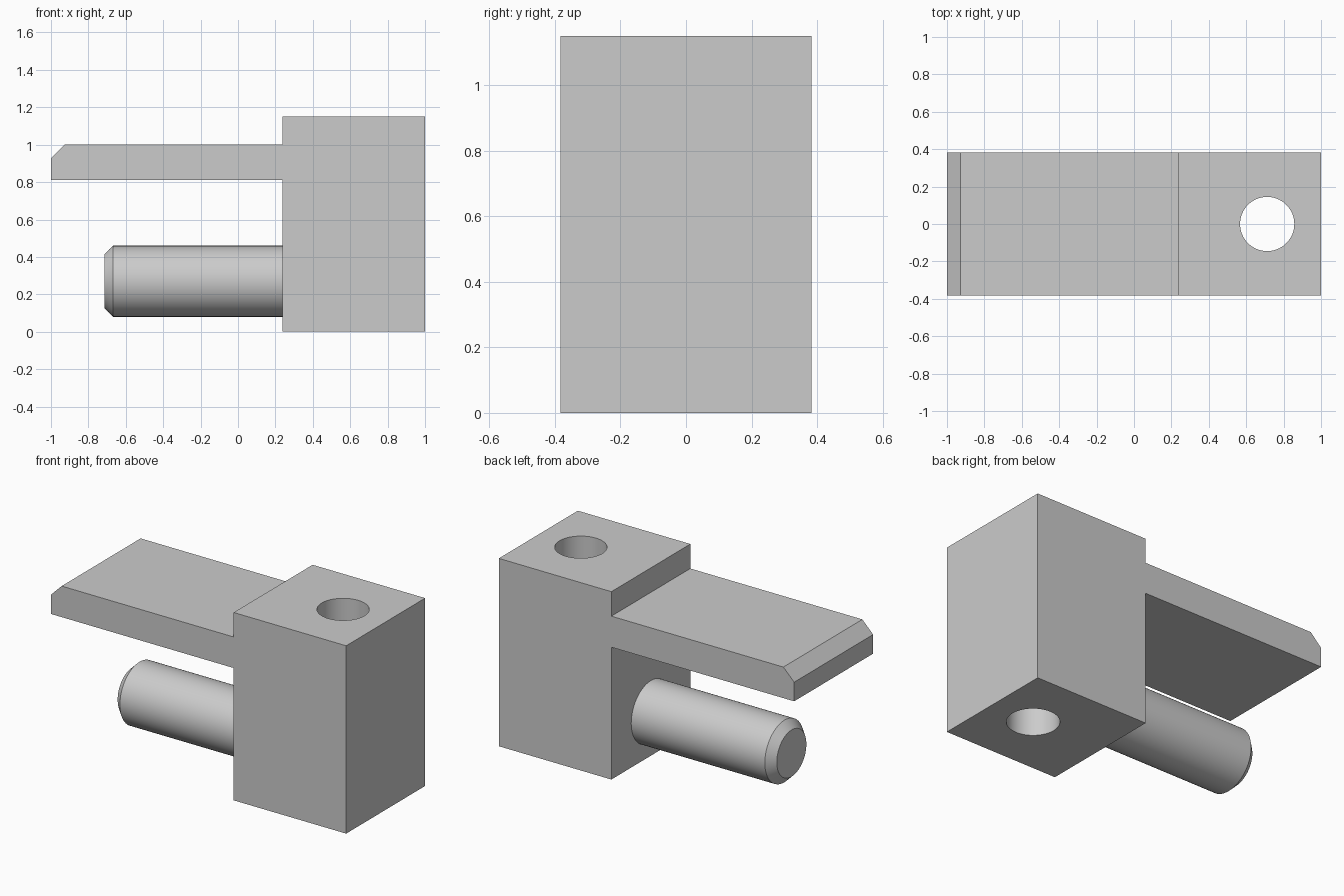
import bpy, bmesh
from math import radians, tau
from mathutils import Matrix

cube = bpy.data.objects.get("Cube")
if cube:
    bpy.data.objects.remove(cube, do_unlink=True)

HALF_WIDTH = 0.382
BLOCK_X = 0.238

grey = bpy.data.materials.new("light grey")
grey.use_nodes = True
grey.diffuse_color = (0.6, 0.6, 0.6, 1)
grey.node_tree.nodes["Principled BSDF"].inputs["Base Color"].default_value = (0.6, 0.6, 0.6, 1)


def make_object(name, bm):
    bmesh.ops.recalc_face_normals(bm, faces=bm.faces)
    mesh = bpy.data.meshes.new(name)
    bm.to_mesh(mesh)
    bm.free()
    mesh.materials.append(grey)
    obj = bpy.data.objects.new(name, mesh)
    bpy.context.collection.objects.link(obj)
    return obj


def activate(obj):
    bpy.ops.object.select_all(action='DESELECT')
    obj.select_set(True)
    bpy.context.view_layer.objects.active = obj


def smooth(obj):
    activate(obj)
    bpy.ops.object.shade_smooth_by_angle(angle=radians(30))


# Block and chamfered tongue, extruded from one side profile
profile = [(BLOCK_X, 0), (1, 0), (1, 1.15), (BLOCK_X, 1.15), (BLOCK_X, 1),
           (-0.927, 1), (-1, 0.927), (-1, 0.81), (BLOCK_X, 0.81)]
bm = bmesh.new()
side = bm.faces.new([bm.verts.new((x, -HALF_WIDTH, z)) for x, z in profile])
extruded = bmesh.ops.extrude_face_region(bm, geom=[side], use_keep_orig=True)
top_verts = [g for g in extruded["geom"] if isinstance(g, bmesh.types.BMVert)]
bmesh.ops.translate(bm, verts=top_verts, vec=(0, 2 * HALF_WIDTH, 0))
body = make_object("block_and_tongue", bm)

# Vertical through hole
bm = bmesh.new()
bmesh.ops.create_cone(bm, cap_ends=True, segments=64, radius1=0.145, radius2=0.145,
                      depth=2, matrix=Matrix.Translation((0.712, 0, 0.5)))
cutter = make_object("hole_cutter", bm)
cutter.hide_render = True
cut = body.modifiers.new("hole", 'BOOLEAN')
cut.operation = 'DIFFERENCE'
cut.solver = 'EXACT'
cut.object = cutter
activate(body)
bpy.ops.object.modifier_apply(modifier=cut.name)
bpy.data.objects.remove(cutter, do_unlink=True)
smooth(body)

# Round pin with chamfered tip, turned about the x axis and rooted in the block
bm = bmesh.new()
outline = [(-0.715, 0), (-0.715, 0.143), (-0.667, 0.19), (BLOCK_X + 0.01, 0.19)]
verts = [bm.verts.new((x, 0, r)) for x, r in outline]
edges = [bm.edges.new(pair) for pair in zip(verts, verts[1:])]
bmesh.ops.spin(bm, geom=verts + edges, cent=(0, 0, 0), axis=(1, 0, 0),
               angle=tau, steps=64)
bmesh.ops.remove_doubles(bm, verts=bm.verts, dist=0.0005)
bmesh.ops.holes_fill(bm, edges=[e for e in bm.edges if e.is_boundary], sides=0)
bmesh.ops.translate(bm, verts=bm.verts, vec=(0, 0, 0.27))
smooth(make_object("pin", bm))
